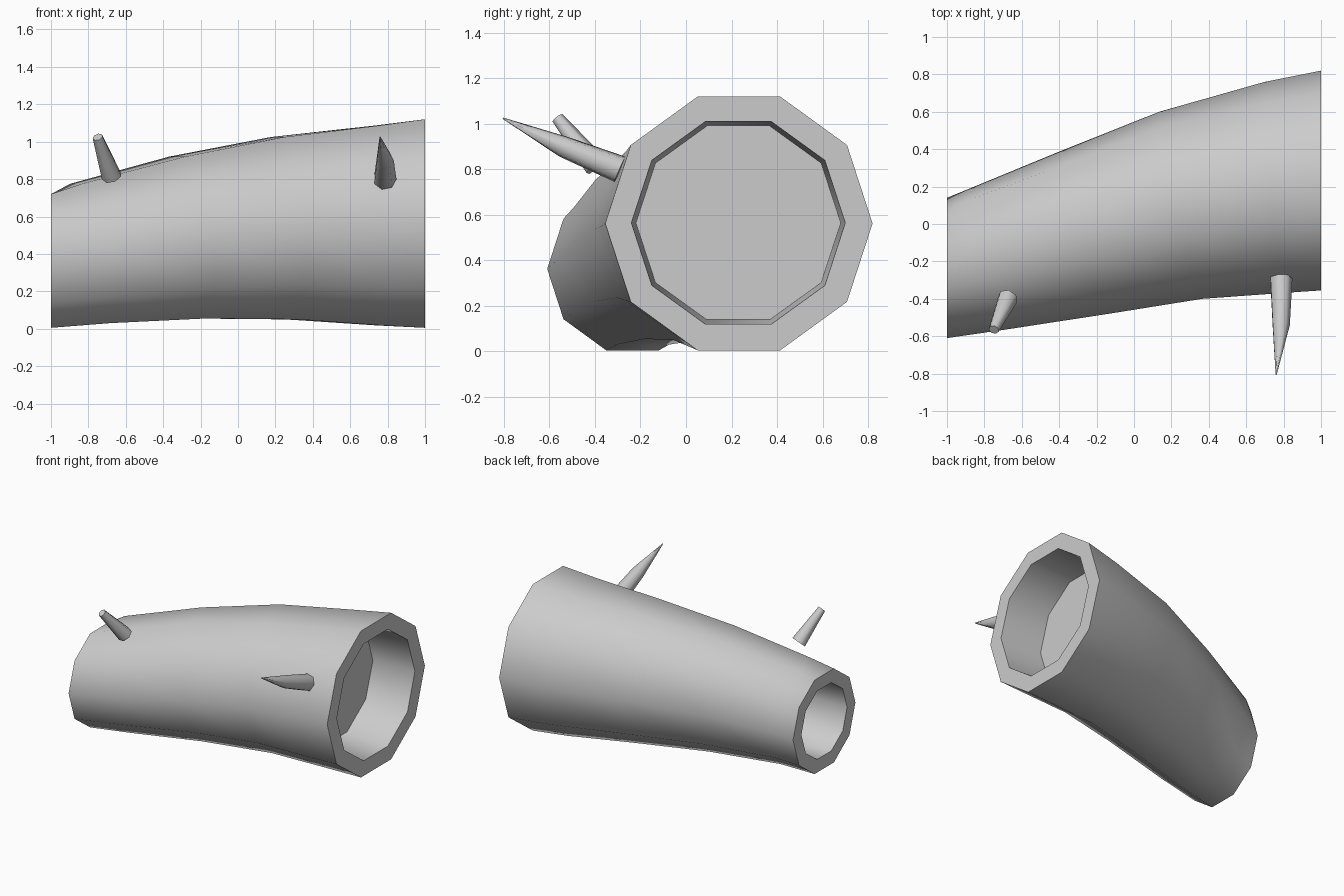
import bpy, bmesh
from math import cos, sin, pi
from mathutils import Vector

if "Cube" in bpy.data.objects:
    bpy.data.objects.remove(bpy.data.objects["Cube"])


def finish(name, bm, angle):
    bmesh.ops.recalc_face_normals(bm, faces=bm.faces)
    me = bpy.data.meshes.new(name)
    bm.to_mesh(me)
    bm.free()
    ob = bpy.data.objects.new(name, me)
    bpy.context.collection.objects.link(ob)
    bpy.ops.object.select_all(action='DESELECT')
    bpy.context.view_layer.objects.active = ob
    ob.select_set(True)
    bpy.ops.object.shade_smooth_by_angle(angle=angle)
    return ob


def skin(bm, loops):
    # bridge consecutive rings with quads and cap both ends
    n = len(loops[0])
    for a, b in zip(loops, loops[1:]):
        for i in range(n):
            j = (i + 1) % n
            bm.faces.new((a[i], a[j], b[j], b[i]))
    bm.faces.new(loops[0])
    bm.faces.new(loops[-1])


def log_ring(bm, x, tilt_y, tilt_z, y0, y1, z0, z1):
    # ten-sided ring fitted to its y and z extents, leaning along x
    cy, ry = (y0 + y1) / 2, (y1 - y0) / 2
    cz, rz = (z0 + z1) / 2, (z1 - z0) / 2 / sin(0.4 * pi)
    ring = []
    for i in range(10):
        c, s = cos(i * pi / 5), sin(i * pi / 5)
        ring.append(bm.verts.new((x + tilt_y * c + tilt_z * s, cy + ry * c, cz + rz * s)))
    return ring


# Curved, tapering log with a recess in each end
rings = [
    (-0.60, 0, 0, -0.40, 0.16, 0.16, 0.69),
    (-1.00, 0, 0, -0.51, 0.04, 0.105, 0.625),
    (-1.00, 0, 0, -0.61, 0.14, 0.005, 0.72),
    (-0.79, -0.10, -0.08, -0.565, 0.185, 0.03, 0.775),
    (-0.27, -0.135, -0.06, -0.48, 0.385, 0.055, 0.92),
    (0.25, -0.115, -0.04, -0.40, 0.60, 0.05, 1.025),
    (0.74, -0.04, -0.01, -0.37, 0.76, 0.018, 1.085),
    (1.00, 0, 0, -0.355, 0.82, 0.005, 1.12),
    (1.00, 0, 0, -0.24, 0.70, 0.12, 1.01),
    (0.66, 0, 0, -0.22, 0.68, 0.14, 0.99),
]
bm = bmesh.new()
skin(bm, [log_ring(bm, *r) for r in rings])
finish("hollow_log", bm, 0.75)


# Branch stubs: rings swept along a short path of (centre, radius)
def branch(name, path, sides=7):
    bm = bmesh.new()
    axis = Vector(path[-1][0]) - Vector(path[0][0])
    q = axis.to_track_quat('Z', 'Y')
    skin(bm, [[bm.verts.new(Vector(p) + q @ Vector((r * cos(2 * pi * i / sides),
                                                    r * sin(2 * pi * i / sides), 0)))
               for i in range(sides)] for p, r in path])
    finish(name, bm, 0.95)


branch("sharp_branch", [((0.785, -0.29, 0.80), 0.062),
                        ((0.785, -0.54, 0.90), 0.048),
                        ((0.76, -0.805, 1.025), 0.003)])
branch("blunt_branch", [((-0.675, -0.395, 0.815), 0.055),
                        ((-0.75, -0.565, 1.025), 0.028)])
